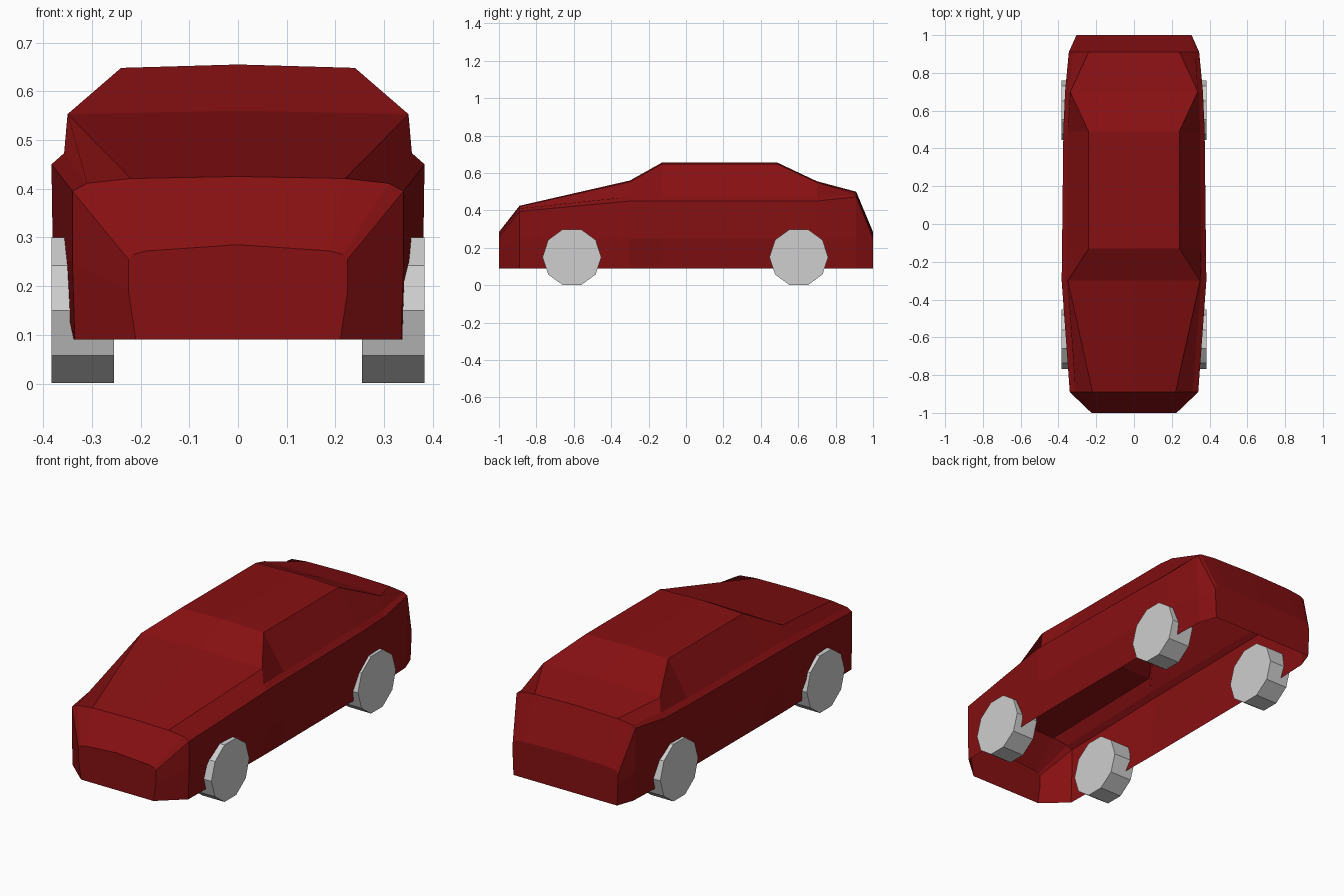
import bpy, bmesh, math
from mathutils import Matrix

if "Cube" in bpy.data.objects:
    bpy.data.objects.remove(bpy.data.objects["Cube"])


def material(name, rgb):
    m = bpy.data.materials.new(name)
    m.diffuse_color = (*rgb, 1)
    m.use_nodes = True
    m.node_tree.nodes["Principled BSDF"].inputs["Base Color"].default_value = m.diffuse_color
    return m


def make_object(name, bm, mat):
    bmesh.ops.recalc_face_normals(bm, faces=bm.faces)
    mesh = bpy.data.meshes.new(name)
    bm.to_mesh(mesh)
    bm.free()
    mesh.materials.append(mat)
    ob = bpy.data.objects.new(name, mesh)
    bpy.context.collection.objects.link(ob)
    return ob


red = material("dark red paint", (0.24, 0.005, 0.006))
grey = material("light grey", (0.62, 0.62, 0.62))

# Half cross-sections along the car: y, then (x, z) from centre top to sill:
# top centre, top edge, shoulder, beltline, side, sill
sections = [
    (-1.00, [(0, .285), (.19, .272), (.215, .265), (.225, .255), (.225, .19), (.21, .09)]),
    (-0.89, [(0, .425), (.22, .421), (.31, .411), (.34, .395), (.34, .25), (.335, .09)]),
    (-0.30, [(0, .560), (.35, .553), (.357, .473), (.383, .45), (.38, .25), (.345, .09)]),
    (-0.13, [(0, .655), (.24, .648), (.356, .473), (.381, .45), (.378, .25), (.345, .09)]),
    (0.49, [(0, .655), (.24, .648), (.350, .473), (.374, .45), (.371, .25), (.343, .09)]),
    (0.70, [(0, .556), (.338, .55), (.343, .473), (.365, .45), (.362, .25), (.340, .09)]),
    (0.91, [(0, .500), (.24, .495), (.325, .485), (.345, .473), (.343, .25), (.332, .09)]),
    (1.00, [(0, .285), (.24, .280), (.295, .272), (.305, .25), (.305, .20), (.30, .09)]),
]

# Body shell: bridged sections, closed at nose and tail, open underneath
bm = bmesh.new()
rings = []
for y, pts in sections:
    full = [(-x, z) for x, z in reversed(pts[1:])] + pts
    rings.append([bm.verts.new((x, y, z)) for x, z in full])
for a, b in zip(rings, rings[1:]):
    for i in range(len(a) - 1):
        bm.faces.new((a[i], a[i + 1], b[i + 1], b[i]))
bm.faces.new(rings[0])
bm.faces.new(rings[-1])
make_object("car_body", bm, red)

# Wheels: ten-sided discs
for end, y in (("front", -0.61), ("rear", 0.603)):
    for side, s in (("left", -1), ("right", 1)):
        bm = bmesh.new()
        bmesh.ops.create_cone(bm, cap_ends=True, segments=10, radius1=.157,
                              radius2=.157, depth=.128)
        # vertices at the fore and aft points, flats at top and bottom
        ang = max(bm.verts, key=lambda v: v.co.x).co
        bm.transform(Matrix.Rotation(-math.atan2(ang.y, ang.x), 4, 'Z'))
        bm.transform(Matrix.Rotation(math.pi / 2, 4, 'Z'))
        bm.transform(Matrix.Rotation(math.pi / 2, 4, 'Y'))
        # after the turns, the vertex axis must lie along y
        bm.transform(Matrix.Translation((s * .319, y, .15)))
        make_object(f"{end}_{side}_wheel", bm, grey)
